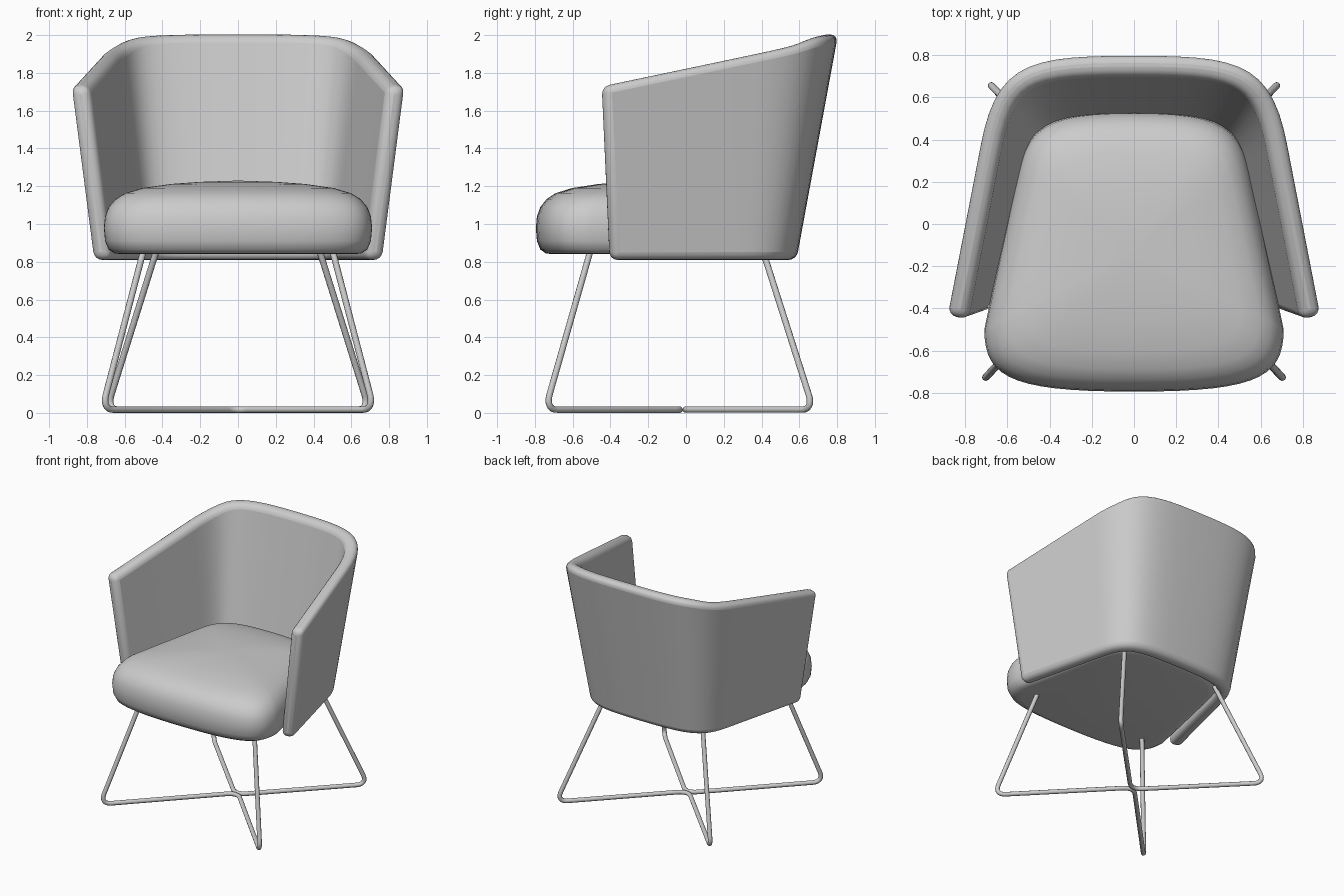
import bpy, bmesh, math
from mathutils import Vector
from mathutils.geometry import interpolate_bezier

cube = bpy.data.objects.get("Cube")
if cube:
    bpy.data.objects.remove(cube, do_unlink=True)

grey = bpy.data.materials.new("plain_grey")
grey.use_nodes = True
colour = (0.6, 0.6, 0.6, 1)
grey.diffuse_color = colour
grey.node_tree.nodes["Principled BSDF"].inputs["Base Color"].default_value = colour


def add_object(name, data):
    obj = bpy.data.objects.new(name, data)
    bpy.context.collection.objects.link(obj)
    data.materials.append(grey)
    return obj


def mesh_object(name, bm):
    bmesh.ops.recalc_face_normals(bm, faces=bm.faces)
    mesh = bpy.data.meshes.new(name)
    bm.to_mesh(mesh)
    bm.free()
    return add_object(name, mesh)


def smooth(obj, degrees):
    bpy.ops.object.select_all(action='DESELECT')
    obj.select_set(True)
    bpy.context.view_layer.objects.active = obj
    bpy.ops.object.shade_smooth_by_angle(angle=math.radians(degrees))


def bezier(points, count):
    return interpolate_bezier(*[Vector((x, y, 0)) for x, y in points], count)


def mirrored(half):
    """Continue a half path that ends on x = 0 onto the other side."""
    return half + [Vector((-p.x, p.y, p.z)) for p in reversed(half[:-1])]


def bridge(bm, a, b, closed=True):
    n = len(a)
    for i in range(n if closed else n - 1):
        j = (i + 1) % n
        bm.faces.new((a[i], a[j], b[j], b[i]))


# Wrap-around back and arms: a leaning U-shaped wall with rounded rims
def u_path(front, corner):
    start = Vector((*front, 0))
    return mirrored([start] + bezier(corner, 14))


def inset_path(path, depth):
    result = []
    for i, p in enumerate(path):
        a, b = path[max(i - 1, 0)], path[min(i + 1, len(path) - 1)]
        t = (b - a).normalized()
        result.append(p + Vector((-t.y, t.x, 0)) * depth)
    return result


def rim_height(y):
    s = min(max((y - 0.55) / 0.2, 0), 1)
    return 1.725 + 0.21 * (y + 0.45) + 0.015 * s * s * (3 - 2 * s)


low = u_path((0.77, -0.39), [(0.60, 0.30), (0.54, 0.56), (0.40, 0.585), (0, 0.585)])
high = u_path((0.888, -0.435), [(0.735, 0.36), (0.66, 0.78), (0.50, 0.805), (0, 0.805)])
low_in, high_in = inset_path(low, 0.1), inset_path(high, 0.1)
bm = bmesh.new()
rings = []
for lo, hi, hi_in, lo_in in zip(low, high, high_in, low_in):
    z = rim_height(hi.y)
    corners = ((lo, 0.81), (hi, z), (hi_in, z), (lo_in, 0.81))
    rings.append([bm.verts.new((p.x, p.y, h)) for p, h in corners])
for a, b in zip(rings, rings[1:]):
    bridge(bm, a, b)
bm.faces.new(rings[0])
bm.faces.new(rings[-1])
shell = mesh_object("back_and_arms", bm)
bevel = shell.modifiers.new("rounded_rims", 'BEVEL')
bevel.width = 0.042
bevel.segments = 4
bevel.limit_method = 'ANGLE'
bevel.angle_limit = math.radians(45)
bevel.use_clamp_overlap = False
smooth(shell, 35)

# Seat cushion: a tapered rounded outline stacked through a pillow profile
front_corner = bezier([(0, -0.795), (0.58, -0.795), (0.71, -0.73), (0.71, -0.50)], 16)
back_corner = bezier([(0.55, 0.25), (0.50, 0.47), (0.40, 0.53), (0, 0.53)], 12)
side = [front_corner[-1].lerp(back_corner[0], f) for f in (0.25, 0.5, 0.75)]
outline = mirrored(front_corner + side + back_corner)[:-1]
profile = [(0.09, 0.84), (0.055, 0.845), (0.025, 0.865), (0.006, 0.91), (0, 0.98),
           (0.006, 1.04), (0.025, 1.09), (0.06, 1.132), (0.11, 1.163), (0.2, 1.19),
           (0.35, 1.212), (0.5, 1.223)]
middle = Vector((0, -0.13, 0))
bm = bmesh.new()
loops = []
for inset, z in profile:
    points = [middle + (p - middle) * (1 - inset / 0.7) for p in outline]
    loops.append([bm.verts.new((p.x, p.y, z)) for p in points])
for a, b in zip(loops, loops[1:]):
    bridge(bm, a, b)
bm.faces.new(loops[0])
crown = bm.verts.new((0, middle.y, 1.23))
for i, v in enumerate(loops[-1]):
    bm.faces.new((v, loops[-1][(i + 1) % len(loops[-1])], crown))
smooth(mesh_object("seat_cushion", bm), 50)


# Wire legs: two bent rods that meet at the middle of the floor
def fillet(points, reach):
    result = [points[0]]
    for a, p, b in zip(points, points[1:], points[2:]):
        start = p + (a - p).normalized() * reach
        end = p + (b - p).normalized() * reach
        result += interpolate_bezier(start, start.lerp(p, 0.6), end.lerp(p, 0.6), end, 9)
    return result + [points[-1]]


def rod(name, top, foot, bend_y):
    half = [Vector((*top, 0.88)), Vector((*foot, 0.017)), Vector((0, bend_y, 0.017))]
    path = fillet(mirrored(half), 0.085)
    curve = bpy.data.curves.new(name, 'CURVE')
    curve.dimensions = '3D'
    curve.bevel_depth = 0.017
    curve.bevel_resolution = 3
    curve.use_fill_caps = True
    spline = curve.splines.new('POLY')
    spline.points.add(len(path) - 1)
    for point, p in zip(spline.points, path):
        point.co = (*p, 1)
    spline.use_smooth = True
    add_object(name, curve)


rod("front_legs", (0.495, -0.50), (0.72, -0.745), 0.0)
rod("back_legs", (0.425, 0.40), (0.695, 0.675), -0.035)
